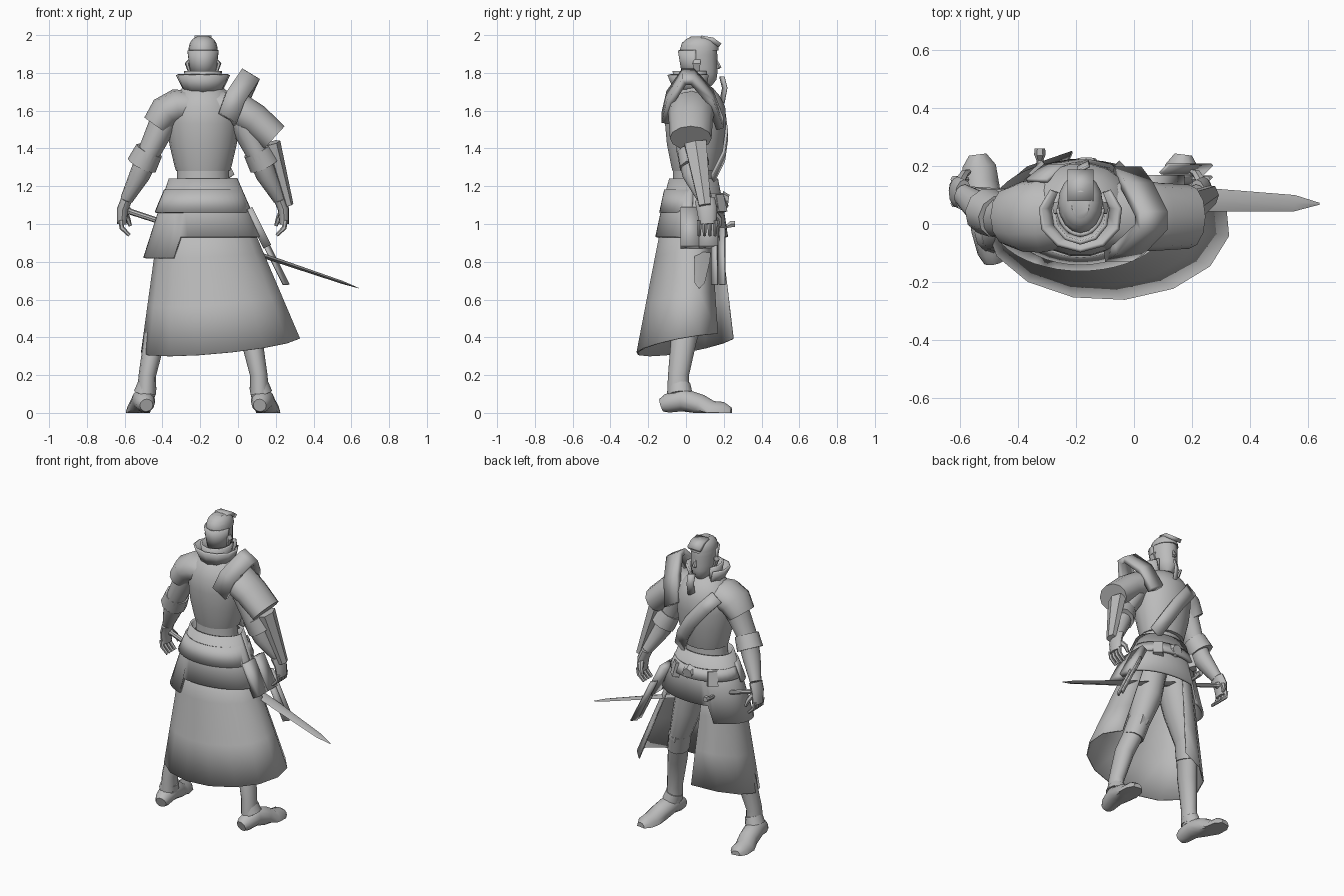
import bpy
import math
from mathutils import Vector

default_cube = bpy.data.objects.get("Cube")
if default_cube:
    bpy.data.objects.remove(default_cube, do_unlink=True)

COLOUR = (.5, .5, .5, 1)
grey = bpy.data.materials.new("plain grey")
grey.use_nodes = True
grey.diffuse_color = COLOUR
grey.node_tree.nodes["Principled BSDF"].inputs["Base Color"].default_value = COLOUR

CENTRE = Vector((-.185, 0, 0))  # the body's centre line
SIDES = {"left": 1, "right": -1}


def finish(name, verts, faces, thickness=0, angle=40):
    mesh = bpy.data.meshes.new(name)
    mesh.from_pydata([tuple(vert) for vert in verts], [], faces)
    mesh.materials.append(grey)
    obj = bpy.data.objects.new(name, mesh)
    bpy.context.collection.objects.link(obj)
    bpy.ops.object.select_all(action="DESELECT")
    obj.select_set(True)
    bpy.context.view_layer.objects.active = obj
    bpy.ops.object.mode_set(mode="EDIT")
    bpy.ops.mesh.select_all(action="SELECT")
    bpy.ops.mesh.normals_make_consistent(inside=False)
    bpy.ops.object.mode_set(mode="OBJECT")
    bpy.ops.object.shade_smooth_by_angle(angle=math.radians(angle))
    if thickness:
        solidify = obj.modifiers.new("thickness", "SOLIDIFY")
        solidify.thickness = thickness
        solidify.offset = 0


def grid_faces(rows, columns):
    return [(row * columns + col, row * columns + col + 1,
             (row + 1) * columns + col + 1, (row + 1) * columns + col)
            for row in range(rows - 1) for col in range(columns - 1)]


def tube(name, path, radii, ratio=1, sides=12, side=1, level=False, floor=False):
    """Loft ellipses along a path measured from the centre line; ratio is depth to width."""
    points = [CENTRE + Vector((side * x, y, z)) for x, y, z in path]
    last = len(points) - 1
    verts, faces = [], []
    for i, (point, radius) in enumerate(zip(points, radii)):
        along = (points[min(i + 1, last)] - points[max(i - 1, 0)]).normalized()
        if level:
            along = Vector((0, 0, 1))
        if abs(along.y) > .8:
            wide = Vector((1, 0, 0))
            wide = (wide - along * wide.dot(along)).normalized()
            deep = along.cross(wide)
        else:
            deep = Vector((0, 1, 0))
            deep = (deep - along * deep.dot(along)).normalized()
            wide = deep.cross(along)
        for k in range(sides):
            turn = math.tau * k / sides
            vert = point + (wide * math.cos(turn) + deep * ratio * math.sin(turn)) * radius
            if floor:
                vert.z = max(vert.z, 0)
            verts.append(vert)
    for i in range(last):
        for k in range(sides):
            a, b = i * sides + k, i * sides + (k + 1) % sides
            faces.append((a, b, b + sides, a + sides))
    faces += [tuple(range(sides)), tuple(range(last * sides, len(verts)))]
    finish(name, verts, faces)


def stack(name, y, heights, radii, ratio):
    """Level ellipses piled on the centre line."""
    tube(name, [(0, y, z) for z in heights], radii, ratio, sides=18, level=True)


def strap(name, path, half, thickness):
    """Ribbon along a path, widened both ways by the half vector."""
    half = Vector(half)
    verts = [CENTRE + Vector(point) + half * sign for point in path for sign in (-1, 1)]
    finish(name, verts, grid_faces(len(path), 2), thickness, angle=20)


def wrap(name, top, bottom, start=0, end=360, rows=2, steps=20, thickness=.014):
    """Flared cloth between two ellipses (x, y, radius, ratio, height rule)."""
    verts = []
    for row in range(rows):
        t = row / (rows - 1)
        x, y, radius, ratio = (a + (b - a) * t for a, b in zip(top, bottom[:4]))
        for k in range(steps + 1):
            turn = math.radians(start + (end - start) * k / steps)
            z = top[4] + (bottom[4](turn) - top[4]) * t
            verts.append(CENTRE + Vector((x + radius * math.cos(turn),
                                          y + radius * ratio * math.sin(turn), z)))
    finish(name, verts, grid_faces(rows, steps + 1), thickness)


def flat(height):
    return lambda turn: height


def egg(name, low, grow, forward=0):
    """Head-shaped solid, narrowing and moving forward towards the chin."""
    path, radii, count = [], [], 9
    for k in range(count):
        t = low + (.99 - low) * k / (count - 1)
        path.append((0, .066 + .03 * (1 - t) ** 3 + forward * t, 1.725 + .27 * t))
        radii.append(grow * (1 - abs(2 * t - 1) ** 4) ** .5 * (1 - .25 * (1 - t) ** 2) + .012)
    tube(name, path, radii, ratio=1.3, sides=16, level=True)


# Head, hair and neck
egg("head", low=.02, grow=.066)
egg("hair_top", low=.72, grow=.068, forward=.008)
strap("hair_quiff", [(0, .08, 1.985), (0, .14, 1.975), (0, .18, 1.945)], (.045, 0, 0), .025)
tube("neck", [(0, .04, 1.65), (0, .05, 1.8)], (.06, .055))
tube("nose", [(0, .16, 1.87), (0, .175, 1.83), (0, .165, 1.82)], (.007, .014, .01), sides=6, level=True)
wrap("hair_back", (0, .062, .077, 1.28, 1.92), (0, .06, .06, 1.25, flat(1.79)), 185, 355, rows=3)
for label, side in SIDES.items():
    tube(label + "_ear", [(.07, .06, 1.87), (.085, .055, 1.85), (.07, .06, 1.8)],
         (.01, .012, .008), ratio=2, sides=6, side=side, level=True)

# Torso, jacket and collar
stack("waist", .04, (1.1, 1.24, 1.33), (.15, .138, .138), .8)
stack("jacket", .05, (1.28, 1.31, 1.42, 1.53, 1.62, 1.68, 1.72, 1.74),
      (.143, .152, .178, .19, .186, .15, .11, .07), .86)
wrap("collar", (0, .03, .14, .87, 1.79), (0, .04, .09, 1, flat(1.69)), 135, 405, steps=8)
wrap("inner_collar", (0, .04, .095, 1.1, 1.81), (0, .04, .075, 1.1, flat(1.69)), 140, 400, steps=8)
strap("lapel", [(.01, .19, 1.64), (.01, .205, 1.72), (.01, .19, 1.78)], (.02, .01, 0), .01)
strap("chest_strap", [(-.15, .15, 1.65), (-.09, .2, 1.58), (0, .215, 1.47),
                      (.07, .2, 1.36), (.13, .14, 1.24)], (.035, 0, .025), .015)

# Arms and hands
SHOULDER, ELBOW = (.18, .03, 1.6), (.285, .02, 1.38)
WRIST, KNUCKLES = (.405, .1, 1.13), (.43, .115, 1.0)
for label, side in SIDES.items():
    tube(label + "_arm", [SHOULDER, ELBOW, (.335, .045, 1.26), WRIST],
         (.08, .06, .055, .034), ratio=1.15, side=side)
    tube(label + "_hand", [WRIST, (.425, .11, 1.08), KNUCKLES], (.03, .03, .025), ratio=1.8, side=side)
    for finger in range(4):
        y = .07 + .028 * finger
        tube(f"{label}_finger_{finger + 1}", [(.435, y, 1.02), (.43, y, .98), (.39, y, .94)],
             (.014, .013, .009), sides=6, side=side)
    tube(label + "_thumb", [(.42, .14, 1.07), (.4, .175, 1.03), (.385, .18, .99)],
         (.018, .015, .009), sides=6, side=side)
    tube(label + "_cuff", [(.285, .025, 1.39), (.325, .045, 1.31)], (.075, .082), sides=10, side=side)

# Sleeves, bracer and the arched guard beside the neck
tube("right_sleeve", [(.06, .03, 1.62), (.14, .03, 1.62), (.2, .025, 1.59), (.25, .025, 1.52)],
     (.085, .095, .09, .075), ratio=1.35, side=SIDES["right"])
tube("left_sleeve", [(.06, .03, 1.62), (.17, .03, 1.61), (.27, .025, 1.55), (.375, .025, 1.455)],
     (.09, .098, .09, .085), ratio=1.3)
tube("left_bracer", [(.365, .05, 1.43), (.455, .1, 1.1)], (.045, .024), ratio=1.5, sides=6)
strap("shoulder_guard", [(.13, -.11, 1.56), (.17, -.085, 1.67), (.245, -.01, 1.78),
                         (.245, .035, 1.78), (.2, .125, 1.68), (.16, .18, 1.53)],
      (.047, 0, -.028), .04)

# Legs, boots and knee plates
HIP, KNEE, CALF, ANKLE = (.08, .04, 1.05), (.2, .05, .58), (.255, -.01, .4), (.3, -.04, .1)
for label, side in SIDES.items():
    tube(label + "_leg", [HIP, (.13, .055, .8), KNEE, CALF, (.295, -.04, .2), ANKLE],
         (.1, .088, .062, .058, .046, .05), ratio=1.2, side=side)
    tube(label + "_shoe", [(.3, -.13, .04), (.305, -.1, .05), (.315, -.02, .07), (.33, .07, .04),
                           (.345, .13, 0), (.35, .2, 0), (.355, .24, 0)],
         (.035, .05, .062, .06, .065, .058, .03), side=side, floor=True)
    tube(label + "_ankle_band", [(.295, -.035, .15), (.31, -.03, .1)], (.052, .058),
         ratio=1.15, sides=10, side=side)
    tube(label + "_boot_top", [(.19, .055, .62), (.22, .03, .5)], (.068, .066), ratio=1.15, side=side)
    tube(label + "_knee_plate", [(.185, .095, .67), (.2, .1, .6), (.225, .075, .5)],
         (.03, .05, .02), ratio=.7, sides=6, side=side)


# Long coat, open at the front on one side
def coat_hem(turn):
    return .36 + .045 * math.sin(turn) + .04 * math.cos(turn)


# Short overskirt with a longer panel on one side
def panel_edge(turn):
    return .82 if math.cos(turn) < -.45 else .93


wrap("long_coat", (0, .03, .22, .64, 1.08), (.095, 0, .42, .62, coat_hem), 107, 400,
     rows=4, steps=12, thickness=.008)
wrap("overskirt", (0, .04, .175, .7, 1.24), (0, .03, .31, .6, panel_edge), rows=3, steps=48)
wrap("waist_tier", (0, .035, .2, .72, 1.18), (0, .03, .25, .66, flat(1.06)), 180, 360)
wrap("belt", (0, .04, .205, .75, 1.16), (0, .04, .235, .75, flat(1.09)), 0, 180, thickness=.02)
tube("belt_buckle", [(.02, .19, 1.125), (.02, .225, 1.12)], (.05, .035), sides=8)
for label, side in SIDES.items():
    tube(label + "_belt_pouch", [(.12, .16, 1.15), (.135, .175, 1.06)], (.04, .045), sides=4, side=side)

# Hip plates and hanging straps
for number in range(2):
    y = .02 + .1 * number
    strap(f"hip_plate_{number + 1}", [(.24, y, 1.08), (.34, y, .88)], (0, .05, 0), .045)
    y = .15 + .04 * number
    strap(f"hanging_strap_{number + 1}", [(.29, y, .98), (.44, y, .68)], (.015, .015, 0), .01)

# Sword carried across the hip
GUARD = (-.14, .1, .985)
tube("sword_blade", [GUARD, (.4, .085, .805), (.74, .072, .69), (.825, .07, .66)],
     (.012, .012, .008, .001), ratio=3.5, sides=4)
tube("sword_grip", [(-.4, .115, 1.07), GUARD], (.016, .014), sides=8)
tube("sword_pommel", [(-.42, .115, 1.077), (-.4, .115, 1.07), (-.38, .115, 1.063)],
     (.012, .024, .014), sides=8)
tube("sword_guard", [(-.14, -.05, .985), (-.14, .22, .99), (-.14, .24, 1), (-.14, .26, 1)],
     (.012, .012, .02, .018), sides=6)
